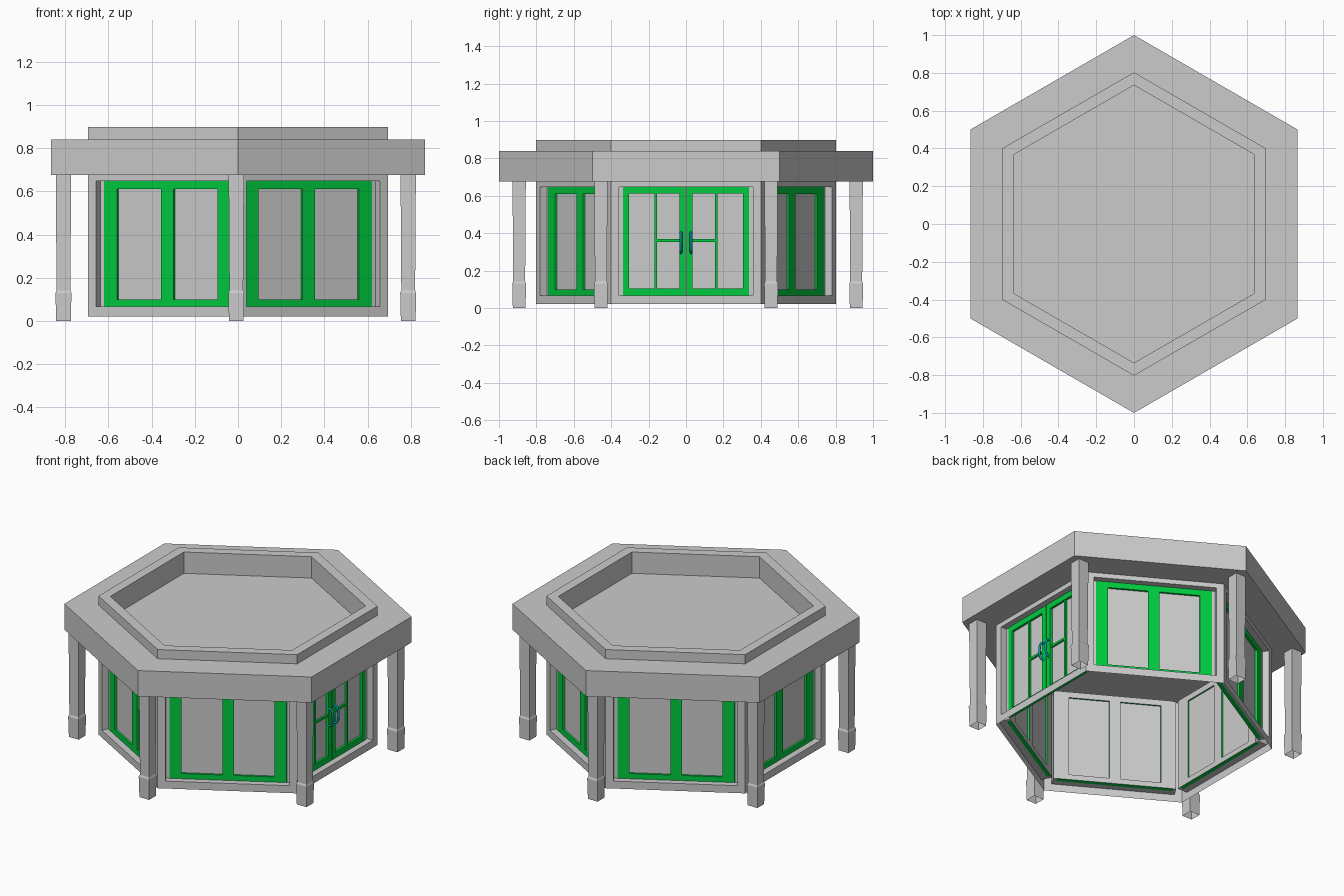
import bpy, bmesh
from math import sin, cos, radians
from mathutils import Vector

if "Cube" in bpy.data.objects:
    bpy.data.objects.remove(bpy.data.objects["Cube"])

APO = 0.803 * cos(radians(30))     # distance from centre to wall face
U, Z0, Z1 = 0.357, 0.067, 0.647    # wall opening half width, bottom, top
EAVE = 0.677                       # underside of roof
JAMB = 0.042                       # depth of the opening reveal


def material(name, rgb):
    m = bpy.data.materials.new(name)
    m.diffuse_color = (*rgb, 1)
    m.use_nodes = True
    m.node_tree.nodes["Principled BSDF"].inputs["Base Color"].default_value = m.diffuse_color
    return m


GREEN = material("green_paint", (0.0, 0.6, 0.05))
TEAL = material("teal_metal", (0.0, 0.36, 0.45))


def finish(name, bm, mat=None):
    bmesh.ops.recalc_face_normals(bm, faces=bm.faces)
    me = bpy.data.meshes.new(name)
    bm.to_mesh(me)
    bm.free()
    ob = bpy.data.objects.new(name, me)
    bpy.context.collection.objects.link(ob)
    if mat:
        me.materials.append(mat)
    return ob


def skin(bm, loops, cap_start=True, cap_end=True):
    """Bridge a stack of equal-sized point loops."""
    rows = [[bm.verts.new(p) for p in loop] for loop in loops]
    n = len(rows[0])
    for a, b in zip(rows, rows[1:]):
        for i in range(n):
            bm.faces.new((a[i], a[(i + 1) % n], b[(i + 1) % n], b[i]))
    if cap_start:
        bm.faces.new(rows[0][::-1])
    if cap_end:
        bm.faces.new(rows[-1])


def hexagon(r, z):
    return [(r * cos(radians(30 + 60 * i)), r * sin(radians(30 + 60 * i)), z) for i in range(6)]


def on_wall(k, u, d, z):
    """Point on wall k: u along it, d inward from its outer face."""
    a = radians(60 * k)
    n, t = Vector((cos(a), sin(a), 0)), Vector((-sin(a), cos(a), 0))
    return n * (APO - d) + t * u + Vector((0, 0, z))


def wall_box(bm, k, u0, u1, d0, d1, z0, z1):
    plan = [(u0, d0), (u1, d0), (u1, d1), (u0, d1)]
    skin(bm, [[on_wall(k, u, d, z) for u, d in plan] for z in (z0, z1)])


# Roof slab with raised parapet and sunken top
bm = bmesh.new()
skin(bm, [hexagon(r, z) for r, z in [(1, EAVE), (1, 0.84), (0.803, 0.84), (0.803, 0.898),
                                     (0.735, 0.898), (0.735, 0.763)]])
finish("roof", bm)

# Wall skin: one sheet per side with a reveal round its opening
for k in range(6):
    bm = bmesh.new()
    half = 0.803 / 2

    def rim(u, d, z0, z1):
        return [on_wall(k, *p) for p in ((-u, d, z0), (u, d, z0), (u, d, z1), (-u, d, z1))]
    skin(bm, [rim(half, 0, 0.02, EAVE), rim(U, 0, Z0, Z1), rim(U, JAMB, Z0, Z1)], False, False)
    finish(f"wall_{k + 1}", bm)

# Free-standing porch posts, open at the foot
for k in range(6):
    cx = 0.91 * cos(radians(30 + 60 * k)) - (0, 0.008, 0.02, 0.02, 0.008, 0)[k]
    cy = 0.91 * sin(radians(30 + 60 * k)) + (0.018 if k == 4 else 0)
    bm = bmesh.new()
    profile = [(0.034, 0), (0.037, 0.13), (0.032, 0.142), (0.0355, EAVE)]
    skin(bm, [[(cx + sx * h, cy + sy * h, z) for sx, sy in ((-1, -1), (1, -1), (1, 1), (-1, 1))]
              for h, z in profile], cap_start=False)
    finish(f"porch_post_{k + 1}", bm)


def frame(name, k, bars, d0, d1, mat=None):
    bm = bmesh.new()
    for u0, u1, z0, z1 in bars:
        wall_box(bm, k, u0, u1, d0, d1, z0, z1)
    return finish(name, bm, mat)


# Grey strips filling the gap at each side of the green joinery
W = 0.338
for k in range(6):
    frame(f"jamb_strips_{k + 1}", k, [(-U, -W, Z0, Z1), (W, U, Z0, Z1)], JAMB, 0.066)

# Twin-pane windows on five walls
for k in range(1, 6):
    bars = [(-W, -0.268, Z0, Z1), (-0.033, 0.033, Z0, Z1), (0.268, W, Z0, Z1)]
    for s in (-1, 1):
        u0, u1 = sorted((s * 0.033, s * 0.268))
        bars += [(u0, u1, Z0, 0.1), (u0, u1, 0.61, Z1)]
    frame(f"window_frame_{k}", k, bars, 0.04, 0.066, GREEN)
    frame(f"window_lining_{k}", k, bars, 0.066, 0.068)
    frame(f"window_panes_{k}", k, [(-0.268, -0.033, 0.1, 0.61), (0.033, 0.268, 0.1, 0.61)],
          0.053, 0.058)

# Double door on the right wall
for s, side in ((-1, "front"), (1, "back")):
    def span(a, b):
        return tuple(sorted((s * a, s * b)))
    stiles = [(*span(0.002, 0.036), Z0, Z1), (*span(0.304, W), Z0, Z1),
              (*span(0.036, 0.304), Z0, 0.105), (*span(0.036, 0.304), 0.612, Z1)]
    frame(f"{side}_door_leaf", 0, stiles, 0.038, 0.066, GREEN)
    frame(f"{side}_door_lining", 0, stiles, 0.066, 0.068)
    frame(f"{side}_door_bars", 0, [(*span(0.155, 0.169), 0.105, 0.612),
                                   (*span(0.036, 0.155), 0.354, 0.368)], 0.042, 0.064, GREEN)
    frame(f"{side}_door_pane", 0, [(*span(0.036, 0.304), 0.105, 0.612)], 0.053, 0.058)

    # Bowed pull handle
    cu = bpy.data.curves.new(f"{side}_door_handle", 'CURVE')
    cu.dimensions = '3D'
    cu.bevel_depth = 0.007
    cu.bevel_resolution = 2
    cu.use_fill_caps = True
    path = [(0.04, 0.295), (0.021, 0.3), (0.013, 0.318), (0.01, 0.35),
            (0.013, 0.382), (0.021, 0.4), (0.04, 0.405)]
    sp = cu.splines.new('POLY')
    sp.points.add(len(path) - 1)
    for p, (d, z) in zip(sp.points, path):
        p.co = (*on_wall(0, s * 0.027, d, z), 1)
    cu.materials.append(TEAL)
    bpy.context.collection.objects.link(bpy.data.objects.new(f"{side}_door_handle", cu))
